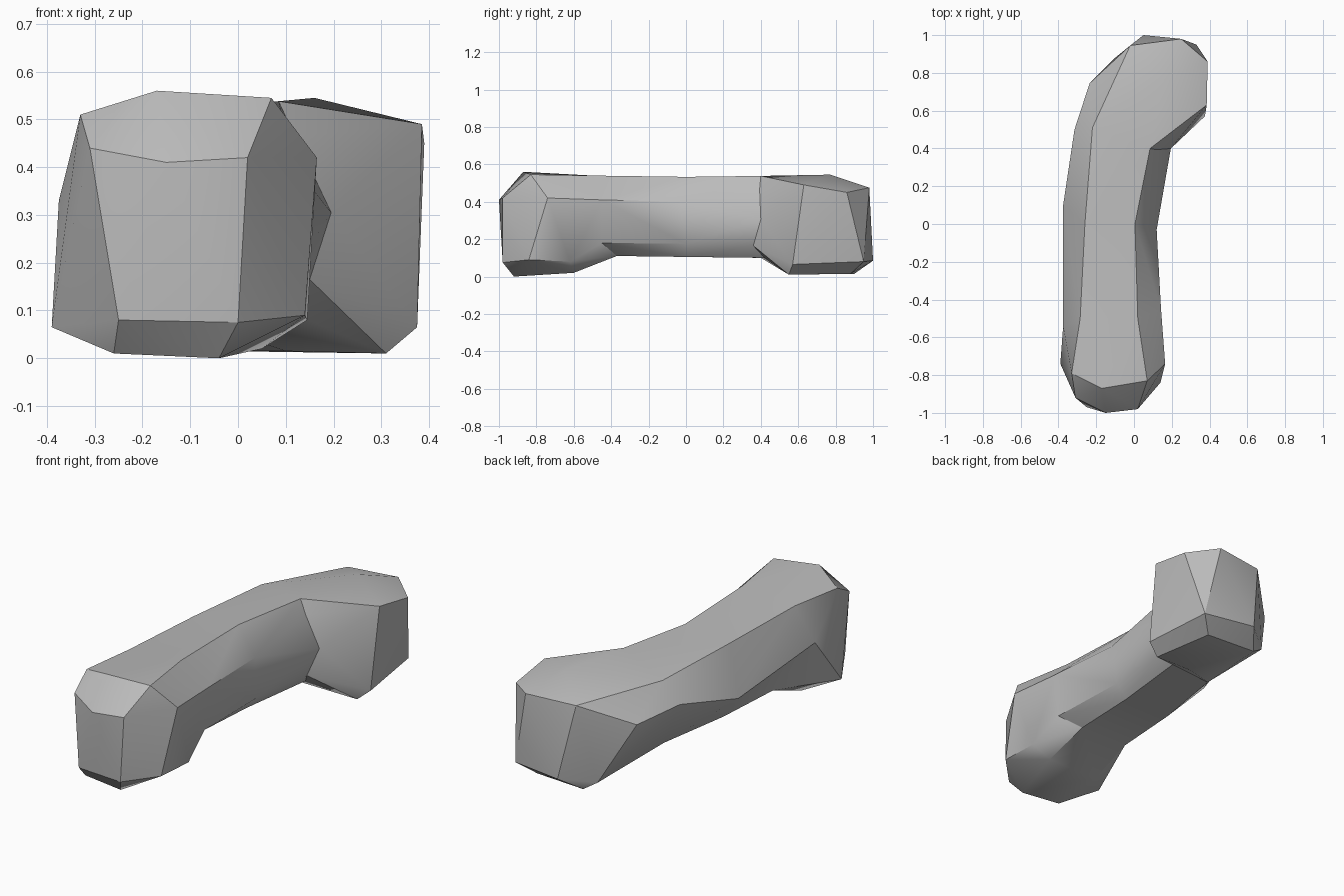
import bpy
import bmesh
from math import radians

# Remove the default object only
default_cube = bpy.data.objects.get("Cube")
if default_cube:
    bpy.data.objects.remove(default_cube, do_unlink=True)

# Single stone colour
stone = bpy.data.materials.new("stone_grey")
stone.use_nodes = True
grey = (0.5, 0.5, 0.5, 1.0)
stone.diffuse_color = grey
for node in stone.node_tree.nodes:
    if node.type == 'BSDF_PRINCIPLED':
        node.inputs["Base Color"].default_value = grey
        node.inputs["Roughness"].default_value = 0.9


def convex_stone(name, points):
    """Make one chiselled convex block wrapped around its corner points."""
    bm = bmesh.new()
    for point in points:
        bm.verts.new(point)
    bmesh.ops.convex_hull(bm, input=list(bm.verts))
    loose = [vert for vert in bm.verts if not vert.link_faces]
    bmesh.ops.delete(bm, geom=loose, context='VERTS')
    bmesh.ops.recalc_face_normals(bm, faces=list(bm.faces))
    mesh = bpy.data.meshes.new(name)
    bm.to_mesh(mesh)
    bm.free()
    mesh.materials.append(stone)
    block = bpy.data.objects.new(name, mesh)
    bpy.context.collection.objects.link(block)
    return block


def fuse(target, block):
    """Union a block into the target and discard the block."""
    bpy.ops.object.select_all(action='DESELECT')
    target.select_set(True)
    bpy.context.view_layer.objects.active = target
    union = target.modifiers.new("union", 'BOOLEAN')
    union.operation = 'UNION'
    union.solver = 'EXACT'
    union.object = block
    bpy.ops.object.modifier_apply(modifier=union.name)
    bpy.data.objects.remove(block, do_unlink=True)


# Cross-sections where neighbouring blocks meet
front_joint = [
    (-.285, -.5, .515), (-.375, -.54, .33), (.02, -.5, .54),
    (.143, -.45, .41), (.12, -.45, .18), (.03, -.37, .11), (-.25, -.37, .11),
]
middle_joint = [
    (-.375, .1, .28), (-.26, 0, .505), (-.04, -.22, .53), (.005, 0, .533),
    (.12, -.03, .4), (.11, 0, .175), (.05, 0, .105), (-.22, 0, .105),
]
back_joint = [
    (.085, .4, .538), (.195, .4, .305), (.15, .36, .165), (.1, .42, .1),
    (-.15, .4, .1), (-.315, .5, .385), (-.22, .51, .49),
]

# Bulging front end: crown, front facets, skirt and sole
front_crown = [(-.33, -.79, .51), (-.17, -.87, .56), (.07, -.83, .545)]
front_facets = [
    (-.31, -.92, .44), (-.15, -1, .41), (.02, -.98, .42), (.165, -.74, .42),
]
front_skirt = [
    (-.39, -.74, .065), (-.25, -.97, .08), (0, -.98, .075),
    (.14, -.84, .09), (.145, -.62, .08),
]
front_sole = [(-.26, -.9, .01), (-.04, -.92, 0), (-.25, -.6, .02), (.05, -.6, .02)]

# Hooked back end: crown, skirt and sole
back_crown = [
    (.16, .77, .545), (.115, .39, .465), (.385, .63, .49), (.39, .86, .45),
    (.25, .98, .475), (-.02, .945, .47), (-.235, .745, .35),
]
back_skirt = [(.05, 1, .085), (.33, .95, .08), (.375, .57, .065), (-.1, .88, .06)]
back_sole = [(.31, .55, .01), (.25, .88, .015), (-.03, .9, .015), (.1, .55, .015)]

# Fuse the four blocks into one curved boulder
boulder = convex_stone(
    "boulder", front_crown + front_facets + front_skirt + front_sole + front_joint)
fuse(boulder, convex_stone("front_span", front_joint + middle_joint))
fuse(boulder, convex_stone("back_span", middle_joint + back_joint))
fuse(boulder, convex_stone(
    "back_end", back_joint + back_crown + back_skirt + back_sole))

# Clean the seams left by the joins
bm = bmesh.new()
bm.from_mesh(boulder.data)
bmesh.ops.remove_doubles(bm, verts=list(bm.verts), dist=0.003)
bmesh.ops.dissolve_limit(
    bm, angle_limit=radians(1), verts=list(bm.verts), edges=list(bm.edges))
bmesh.ops.triangulate(bm, faces=list(bm.faces))
bmesh.ops.recalc_face_normals(bm, faces=list(bm.faces))
bm.to_mesh(boulder.data)
bm.free()

# Soft facets with crisp ridges
bpy.ops.object.select_all(action='DESELECT')
boulder.select_set(True)
bpy.context.view_layer.objects.active = boulder
bpy.ops.object.shade_smooth_by_angle(angle=radians(30))
